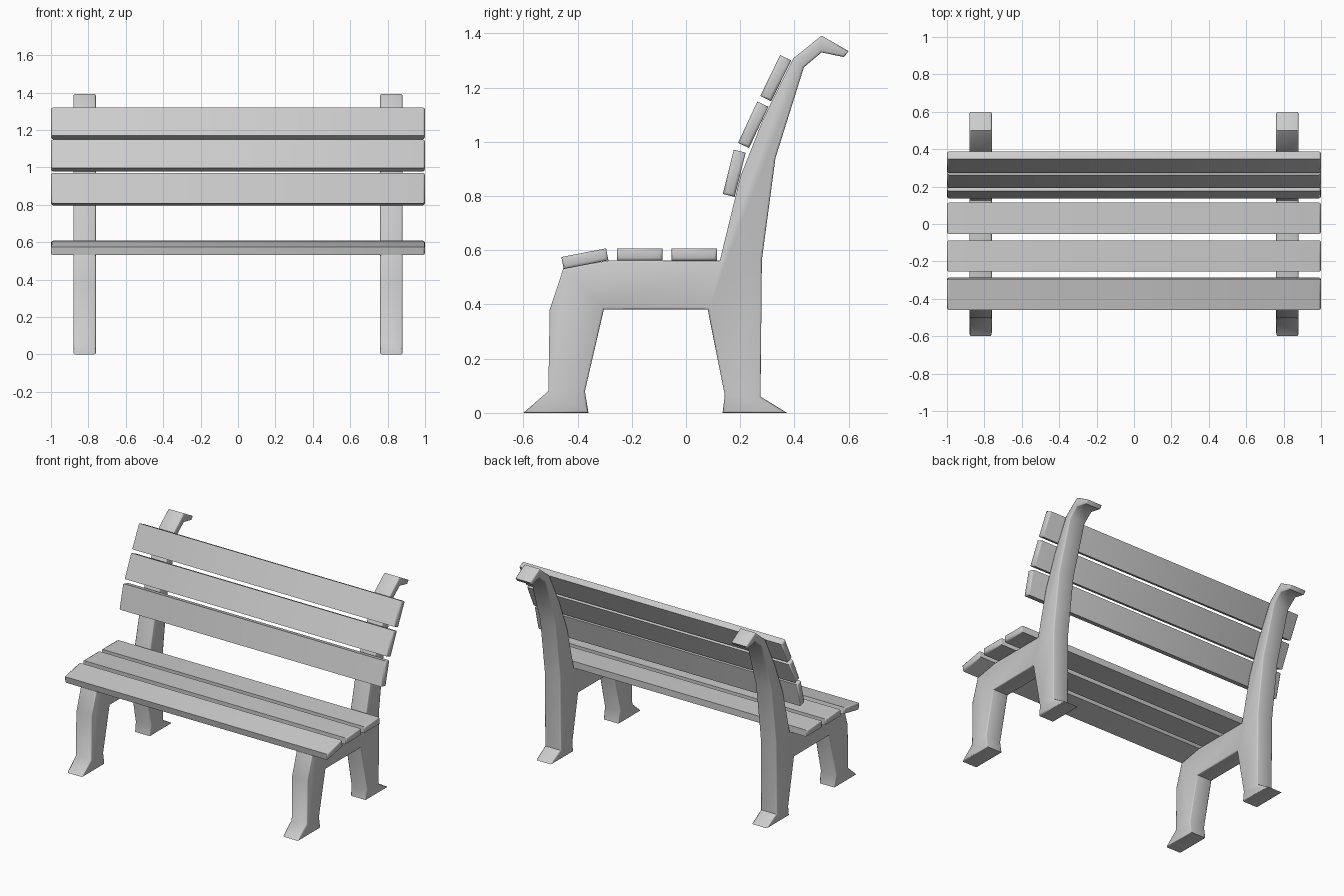
import bpy, bmesh, math

if "Cube" in bpy.data.objects:
    bpy.data.objects.remove(bpy.data.objects["Cube"])


def finish(name, bm, loc=(0, 0, 0), tilt=0, smooth=50):
    bmesh.ops.recalc_face_normals(bm, faces=bm.faces)
    mesh = bpy.data.meshes.new(name)
    bm.to_mesh(mesh)
    bm.free()
    ob = bpy.data.objects.new(name, mesh)
    ob.location = loc
    ob.rotation_euler.x = math.radians(tilt)
    bpy.context.collection.objects.link(ob)
    bpy.ops.object.select_all(action='DESELECT')
    ob.select_set(True)
    bpy.context.view_layer.objects.active = ob
    bpy.ops.object.shade_smooth_by_angle(angle=math.radians(smooth))
    return ob


def slat(name, y, z, tilt):
    # Long plank with its end faces eased
    bm = bmesh.new()
    bmesh.ops.create_cube(bm, size=1)
    bmesh.ops.scale(bm, vec=(2, 0.168, 0.045), verts=bm.verts)
    ends = [e for e in bm.edges if e.verts[0].co.x * e.verts[1].co.x > 0
            and abs(e.verts[0].co.x - e.verts[1].co.x) < 0.01]
    bmesh.ops.bevel(bm, geom=ends, offset=0.011, segments=2, profile=0.5, affect='EDGES')
    finish(name, bm, (0, y, z), tilt)


# Side frame: one cast profile of both legs, seat bearer and back post (y, z)
profile = [
    (-0.60, 0), (-0.36, 0), (-0.373, 0.08), (-0.303, 0.382), (0.08, 0.382),
    (0.143, 0.065), (0.135, 0), (0.373, 0), (0.275, 0.06), (0.28, 0.565),
    (0.33, 0.94), (0.435, 1.275), (0.50, 1.33), (0.583, 1.313), (0.60, 1.335),
    (0.50, 1.392), (0.395, 1.307), (0.285, 1.085), (0.20, 0.87), (0.125, 0.562),
    (-0.285, 0.562), (-0.453, 0.532), (-0.503, 0.38), (-0.508, 0.08),
]
bm = bmesh.new()
face = bm.faces.new([bm.verts.new((0.76, y, z)) for y, z in profile])
ext = bmesh.ops.extrude_face_region(bm, geom=[face])
bmesh.ops.translate(bm, vec=(0.12, 0, 0),
                    verts=[g for g in ext['geom'] if isinstance(g, bmesh.types.BMVert)])
rims = [e for e in bm.edges if abs(e.verts[0].co.x - e.verts[1].co.x) < 0.01]
bmesh.ops.bevel(bm, geom=rims, offset=0.008, segments=2, profile=0.5, affect='EDGES')
frame = finish("side_frames", bm)
mirror = frame.modifiers.new("Mirror", 'MIRROR')
mirror.use_axis[0] = True

# Seat slats, front one tilted down
for i, (y, z, tilt) in enumerate([(-0.373, 0.569, 11), (-0.171, 0.585, 0), (0.031, 0.585, 0)]):
    slat(f"seat_slat_{i + 1}", y, z, tilt)

# Backrest slats following the curved post
for i, (y, z, tilt) in enumerate([(0.178, 0.884, 76), (0.248, 1.063, 65), (0.331, 1.235, 64)]):
    slat(f"back_slat_{i + 1}", y, z, tilt)
